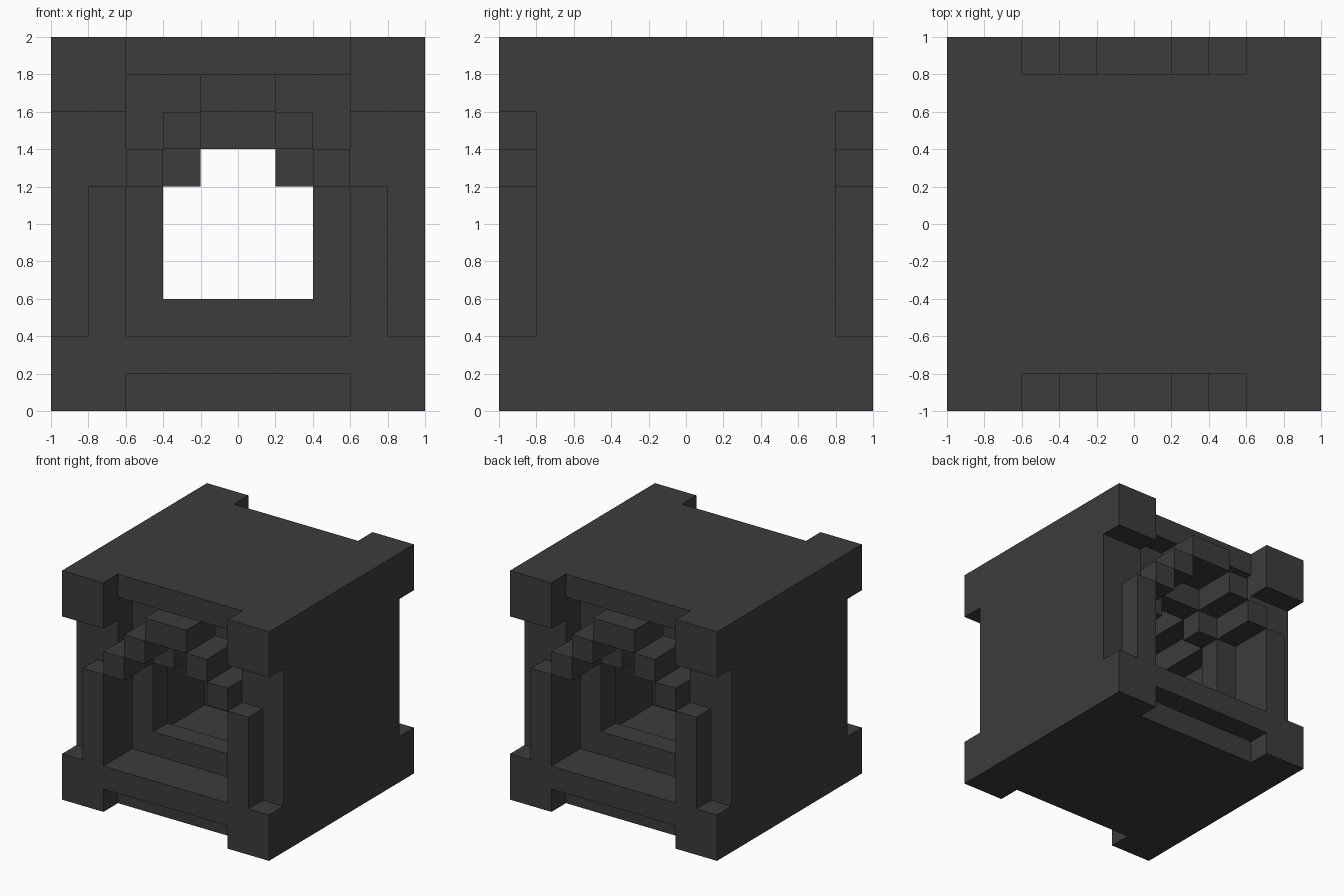
import bpy, bmesh

if "Cube" in bpy.data.objects:
    bpy.data.objects.remove(bpy.data.objects["Cube"])

stone = bpy.data.materials.new("dark_grey")
stone.diffuse_color = (0.045, 0.045, 0.045, 1)
stone.use_nodes = True
stone.node_tree.nodes["Principled BSDF"].inputs["Base Color"].default_value = stone.diffuse_color


def prism(name, profile, y0, y1):
    """Extrude an x-z outline from y0 to y1."""
    bm = bmesh.new()
    face = bm.faces.new([bm.verts.new((x, y0, z)) for x, z in profile])
    ext = bmesh.ops.extrude_face_region(bm, geom=[face])
    verts = [v for v in ext["geom"] if isinstance(v, bmesh.types.BMVert)]
    bmesh.ops.translate(bm, verts=verts, vec=(0, y1 - y0, 0))
    bmesh.ops.recalc_face_normals(bm, faces=bm.faces)
    mesh = bpy.data.meshes.new(name)
    bm.to_mesh(mesh)
    bm.free()
    mesh.materials.append(stone)
    obj = bpy.data.objects.new(name, mesh)
    bpy.context.collection.objects.link(obj)
    return obj


def box(name, x0, x1, y0, y1, z0, z1):
    return prism(name, [(x0, z0), (x1, z0), (x1, z1), (x0, z1)], y0, y1)


def arch(w, floor, spring):
    """Stepped arch outline, each step 0.2 wide and high."""
    right, x, z = [(w, floor)], w, spring
    while x > 0.1:
        right += [(x, z)]
        x -= 0.2
        if x > 0.1:
            right += [(x, z)]
            z += 0.2
    return right + [(-x, z) for x, z in reversed(right)]


def cut(target, cutter):
    cutter.hide_render = True
    cutter.hide_set(True)
    mod = target.modifiers.new(cutter.name, "BOOLEAN")
    mod.operation = "DIFFERENCE"
    mod.solver = "EXACT"
    mod.object = cutter


# Main block with an inner chamber, two doorways and two shallow recesses
body = box("body", -1, 1, -0.8, 0.8, 0, 2)
cut(body, prism("chamber_cutter", arch(0.6, 0.4, 1.2), -0.4, 0.4))
for side, s in (("front", -1), ("back", 1)):
    cut(body, box(side + "_recess_cutter", -0.6, 0.6, s * 0.6, s * 0.9, 0.4, 1.8))
    cut(body, prism(side + "_doorway_cutter", arch(0.4, 0.6, 1.2), s * 0.3, s * 0.7))

# Raised frame on front and back
for side, s in (("front", -1), ("back", 1)):
    box(side + "_sill", -0.6, 0.6, s * 0.8, s, 0.2, 0.4)
    box(side + "_keystone", -0.2, 0.2, s * 0.6, s, 1.6, 1.8)
    for hand, m in (("left", -1), ("right", 1)):
        tag = side + "_" + hand
        box(tag + "_lower_corner", m * 0.6, m, s * 0.8, s, 0, 0.4)
        box(tag + "_upper_corner", m * 0.6, m, s * 0.8, s, 1.6, 2)
        box(tag + "_column", m * 0.6, m * 0.8, s * 0.8, s, 0.4, 1.2)
        box(tag + "_lower_step", m * 0.4, m * 0.6, s * 0.6, s, 1.2, 1.4)
        box(tag + "_upper_step", m * 0.2, m * 0.4, s * 0.6, s, 1.4, 1.6)
